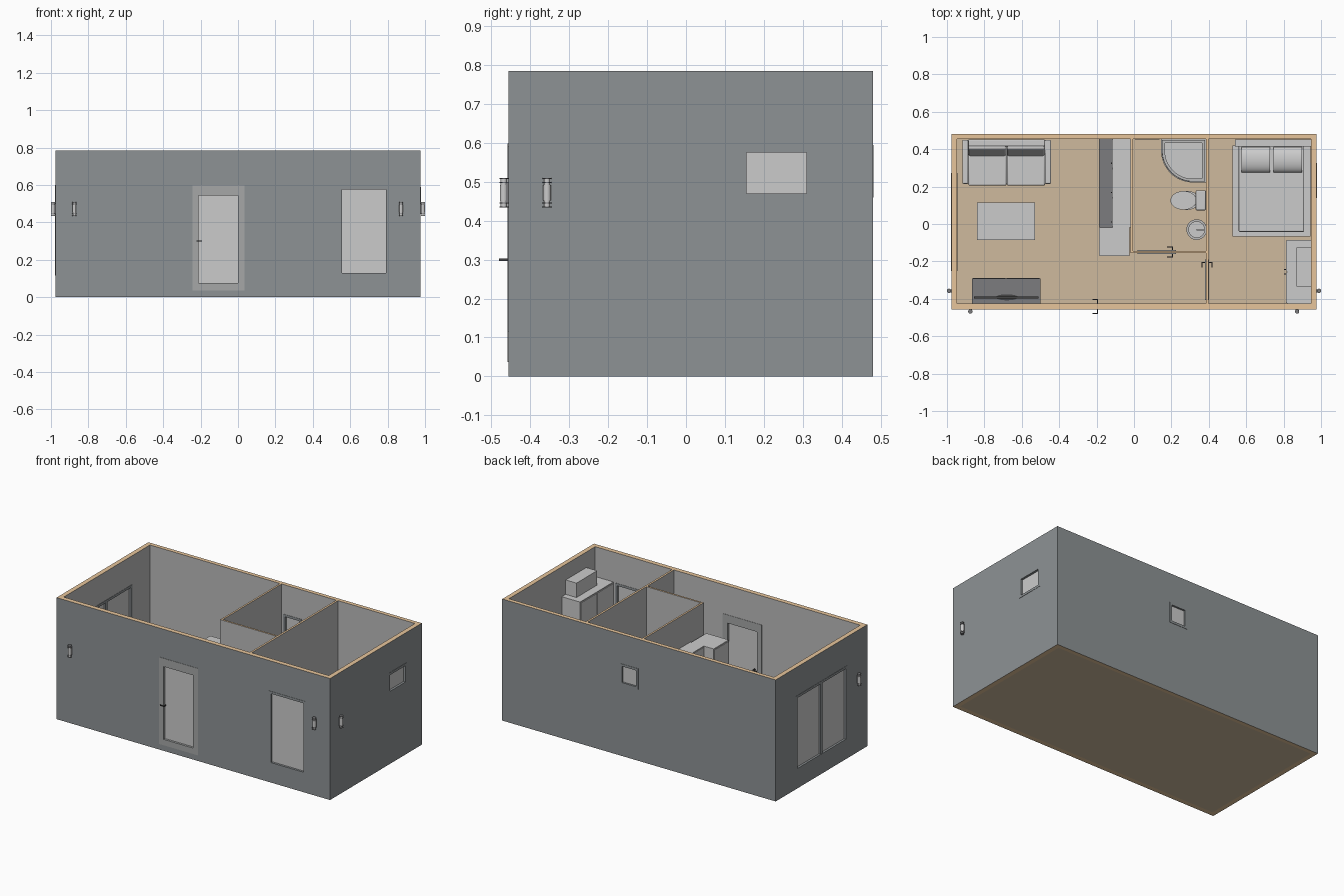
import bpy, bmesh, math
from mathutils import Vector

if "Cube" in bpy.data.objects:
    bpy.data.objects.remove(bpy.data.objects["Cube"])


def mat(name, c):
    m = bpy.data.materials.new(name)
    m.diffuse_color = (*c, 1)
    m.use_nodes = True
    m.node_tree.nodes["Principled BSDF"].inputs["Base Color"].default_value = m.diffuse_color
    return m


OUT = mat("outer_grey", (0.27, 0.29, 0.30))
TAN = mat("wall_edge_tan", (0.80, 0.56, 0.33))
FLOOR = mat("floor_tan", (0.62, 0.49, 0.34))
GREY = mat("plain_grey", (0.5, 0.5, 0.5))
TRIM = mat("door_trim", (0.38, 0.39, 0.39))
DARK = mat("dark_grey", (0.2, 0.2, 0.21))
BLACK = mat("black", (0.06, 0.06, 0.06))


def finish(bm, name, mats=(), bevel=0, smooth=False):
    bmesh.ops.recalc_face_normals(bm, faces=bm.faces)
    me = bpy.data.meshes.new(name)
    bm.to_mesh(me)
    bm.free()
    ob = bpy.data.objects.new(name, me)
    bpy.context.collection.objects.link(ob)
    for m in mats:
        me.materials.append(m)
    if bevel:
        mod = ob.modifiers.new("bevel", 'BEVEL')
        mod.width, mod.segments = bevel, 3
    if smooth or bevel:
        bpy.ops.object.select_all(action='DESELECT')
        ob.select_set(True)
        bpy.context.view_layer.objects.active = ob
        bpy.ops.object.shade_smooth_by_angle()
    return ob


def prism(name, pts, axis, a, b, m=None, bevel=0, smooth=False):
    """Extrude a closed profile along an axis; profile order follows x, y, z."""
    bm = bmesh.new()

    def place(p, t):
        v = list(p)
        v.insert("xyz".index(axis), t)
        return v
    lo = [bm.verts.new(place(p, a)) for p in pts]
    hi = [bm.verts.new(place(p, b)) for p in pts]
    n = len(pts)
    bm.faces.new(lo)
    bm.faces.new(hi)
    for i in range(n):
        j = (i + 1) % n
        bm.faces.new((lo[i], lo[j], hi[j], hi[i]))
    return finish(bm, name, [m] if m else [], bevel, smooth)


def box(name, x0, x1, y0, y1, z0, z1, m=None, bevel=0):
    return prism(name, [(x0, y0), (x1, y0), (x1, y1), (x0, y1)], 'z', z0, z1, m, bevel)


def wbox(name, axis, t0, t1, u0, u1, z0, z1, m=None):
    """Box in a wall: t runs through the wall, u along it."""
    if axis == 'y':
        return box(name, u0, u1, t0, t1, z0, z1, m)
    return box(name, t0, t1, u0, u1, z0, z1, m)


def cyl(name, x, y, z0, z1, r, ry=None, r2=None, m=None, seg=32):
    bm = bmesh.new()
    bmesh.ops.create_cone(bm, cap_ends=True, segments=seg, radius1=r, radius2=r2 or r, depth=z1 - z0)
    bmesh.ops.scale(bm, vec=(1, (ry or r) / r, 1), verts=bm.verts)
    bmesh.ops.translate(bm, vec=(x, y, (z0 + z1) / 2), verts=bm.verts)
    return finish(bm, name, [m] if m else [], smooth=True)


def ring(name, outer, inner, axis, a, b, mats, colours=(0, 0, 0)):
    """Closed tube between two loops; colours are for outer, inner and end faces."""
    bm = bmesh.new()

    def loop(pts, t):
        out = []
        for p in pts:
            v = list(p)
            v.insert("xyz".index(axis), t)
            out.append(bm.verts.new(v))
        return out
    o0, o1, i0, i1 = loop(outer, a), loop(outer, b), loop(inner, a), loop(inner, b)
    n = len(outer)
    for i in range(n):
        j = (i + 1) % n
        for p, q, k in ((o0, o1, 0), (i0, i1, 1), (o0, i0, 2), (o1, i1, 2)):
            f = bm.faces.new((p[i], p[j], q[j], q[i]))
            f.material_index = colours[k]
    return finish(bm, name, mats)


def rect(a0, a1, b0, b1):
    return [(a0, b0), (a1, b0), (a1, b1), (a0, b1)]


X, Y0, Y1, H = 0.977, -0.456, 0.48, 0.785
IX, IY0, IY1 = 0.947, -0.426, 0.454

# Outer shell and floor
shell = ring("outer_walls", rect(-X, X, Y0, Y1), rect(-IX, IX, IY0, IY1), 'z', 0, H, [OUT, GREY, TAN], (0, 1, 2))
box("floor", -IX, IX, IY0, IY1, 0, 0.02, FLOOR)


def opening(name, axis, t0, t1, outer, inner, m, mullion=False):
    """Cut the shell, then fit a frame and a pane."""
    u0, u1, z0, z1 = outer
    cut = wbox(name + "_cutter", axis, t0 - 0.03, t1 + 0.03, u0, u1, z0, z1)
    cut.hide_render = True
    cut.hide_viewport = True
    mod = shell.modifiers.new(name, 'BOOLEAN')
    mod.operation, mod.object, mod.solver = 'DIFFERENCE', cut, 'EXACT'
    ring(name + "_frame", rect(*outer), rect(*inner), axis, t0 - 0.002, t1 + 0.002, [m])
    mid = (t0 + t1) / 2
    wbox(name + "_pane", axis, mid - 0.003, mid + 0.003, *inner)
    if mullion:
        c = (u0 + u1) / 2
        wbox(name + "_mullion", axis, t0, t1, c - 0.01, c + 0.01, inner[2], inner[3], m)


opening("front_door", 'y', Y0, IY0, (-0.243, 0.035, 0.037, 0.598), (-0.21, 0.0, 0.075, 0.545), TRIM)
for nm, ax, t0, t1, u0, u1, z0, z1, mul in (
        ("front_window", 'y', Y0, IY0, 0.54, 0.805, 0.115, 0.59, False),
        ("right_window", 'x', IX, X, 0.14, 0.325, 0.455, 0.59, False),
        ("back_window", 'y', IY1, Y1, 0.005, 0.135, 0.46, 0.595, False),
        ("left_window", 'x', -X, -IX, -0.25, 0.274, 0.115, 0.6, True)):
    opening(nm, ax, t0, t1, (u0, u1, z0, z1), (u0 + 0.015, u1 - 0.015, z0 + 0.015, z1 - 0.015), OUT, mul)

# Partitions with tan tops
for nm, x0, x1, y0, y1 in (("bathroom_side_wall", -0.018, -0.006, -0.156, IY1),
                           ("bathroom_front_wall", -0.006, 0.384, -0.156, -0.144),
                           ("bedroom_wall", 0.384, 0.397, IY0, IY1)):
    w = box(nm, x0, x1, y0, y1, 0.02, H, GREY)
    w.data.materials.append(TAN)
    for f in w.data.polygons:
        if f.normal.z > 0.9:
            f.material_index = 1


def lever(name, axis, t, s, u, du, z=0.3):
    """Door lever: stem out of the face, then a bar along it."""
    a, b = sorted((t, t + s * 0.022))
    wbox(name + "_stem", axis, a, b, u - 0.003, u + 0.003, z - 0.003, z + 0.003, BLACK)
    a, b = sorted((t + s * 0.017, t + s * 0.022))
    wbox(name + "_bar", axis, a, b, min(u, u + du), max(u, u + du), z - 0.003, z + 0.003, BLACK)


lever("front_door_outer", 'y', Y0 - 0.002, -1, -0.195, -0.028)
lever("front_door_inner", 'y', IY0 + 0.002, 1, -0.195, -0.028)

# Interior doors
for nm, ax, c, u0, u1, uh, du in (("bathroom_door", 'y', -0.15, 0.02, 0.225, 0.205, -0.028),
                                  ("bedroom_door", 'x', 0.3905, -0.405, -0.19, -0.205, -0.028)):
    wbox(nm, ax, c - 0.008, c + 0.008, u0 + 0.012, u1 - 0.012, 0.02, 0.54, GREY)
    ring(nm + "_frame", rect(u0, u1, 0.02, 0.555), rect(u0 + 0.012, u1 - 0.012, 0.021, 0.54), ax,
         c - 0.01, c + 0.01, [TRIM])
    for s in (-1, 1):
        lever(nm + ("_near" if s < 0 else "_far"), ax, c + s * 0.008, s, uh, du)

# Wall lamps
for k, (x, y, nx, ny) in enumerate(((-0.875, Y0, 0, -1), (0.872, Y0, 0, -1), (-X, -0.357, -1, 0), (X, -0.357, 1, 0))):
    cx, cy = x + nx * 0.012, y + ny * 0.012
    cyl(f"lamp_glass_{k}", cx, cy, 0.437, 0.507, 0.008, seg=16)
    cyl(f"lamp_body_{k}", cx, cy, 0.452, 0.492, 0.010, seg=16)
    for z in (0.434, 0.444, 0.497, 0.507):
        cyl(f"lamp_disc_{k}", cx, cy, z, z + 0.003, 0.0115, seg=16, m=DARK)
    bx, by = x + nx * 0.004, y + ny * 0.004
    hx, hy = (0.004, 0.008) if nx else (0.008, 0.004)
    box(f"lamp_bracket_{k}", bx - hx, bx + hx, by - hy, by + hy, 0.445, 0.5, DARK)

# Sofa
box("sofa_base", -0.887, -0.474, 0.215, 0.45, 0.035, 0.09)
for k, (a, b) in enumerate(((-0.918, -0.886), (-0.476, -0.444))):
    box(f"sofa_arm_{k}", a, b, 0.215, 0.45, 0.02, 0.18, bevel=0.006)
for k, (a, b) in enumerate(((-0.886, -0.682), (-0.680, -0.476))):
    box(f"sofa_seat_{k}", a, b, 0.205, 0.385, 0.09, 0.135, bevel=0.008)
    prism(f"sofa_back_cushion_{k}", [(0.362, 0.13), (0.41, 0.13), (0.43, 0.235), (0.40, 0.24)], 'x', a, b, bevel=0.01)
box("sofa_back", -0.886, -0.476, 0.415, 0.452, 0.09, 0.24, bevel=0.006)

# Coffee table
box("table_top", -0.84, -0.53, -0.085, 0.115, 0.12, 0.135)
for x in (-0.83, -0.56):
    for y in (-0.075, 0.085):
        box("table_leg", x, x + 0.02, y, y + 0.02, 0.02, 0.12)

# TV stand and screen
box("tv_stand", -0.867, -0.5, IY0, -0.292, 0.02, 0.15, DARK)
for k in (0, 1):
    box(f"tv_stand_door_{k}", -0.862 + k * 0.181, -0.686 + k * 0.181, -0.293, -0.289, 0.03, 0.14, DARK)
cyl("tv_foot", -0.68, -0.392, 0.15, 0.156, 0.06, 0.016, m=BLACK)
box("tv_neck", -0.7, -0.66, -0.398, -0.39, 0.156, 0.19, BLACK)
box("tv_screen", -0.855, -0.51, -0.397, -0.387, 0.18, 0.37, BLACK)

# Kitchen: tall fridge, counter and hanging cabinets
box("fridge", -0.185, -0.025, -0.172, -0.018, 0.02, 0.583)
box("kitchen_base", -0.18, -0.025, -0.018, IY1, 0.02, 0.27)
box("kitchen_worktop", -0.187, -0.019, -0.018, IY1, 0.27, 0.285, DARK)
box("hanging_cabinets", -0.115, -0.018, -0.018, IY1, 0.42, 0.583)
for k in range(3):
    y = -0.012 + k * 0.157
    box(f"hanging_door_{k}", -0.118, -0.115, y, y + 0.147, 0.425, 0.578)
    box(f"hanging_handle_{k}", -0.123, -0.118, y + 0.02, y + 0.026, 0.435, 0.48, BLACK)
    box(f"base_door_{k}", -0.184, -0.18, y, y + 0.147, 0.04, 0.26)
for z0, z1 in ((0.03, 0.3), (0.31, 0.575)):
    box("fridge_door", -0.188, -0.185, -0.168, -0.022, z0, z1)

# Corner shower: tray, raised rim and curved screen


def corner(d):
    x, y, r = 0.145 + d, 0.222 + d, 0.17 - d
    arc = [(x + r - r * math.sin(t), y + r - r * math.cos(t))
           for t in [math.pi / 2 * i / 16 for i in range(17)]]
    return [(0.384 - d, y)] + arc + [(x, IY1 - d), (0.384 - d, IY1 - d)]


ring("shower_rim", corner(0), corner(0.02), 'z', 0.02, 0.065, [GREY])
prism("shower_floor", corner(0.02), 'z', 0.02, 0.045)
ring("shower_screen", corner(0.004), corner(0.008), 'z', 0.065, 0.5, [GREY])

# Toilet
box("toilet_tank", 0.33, 0.384, 0.073, 0.18, 0.12, 0.25, bevel=0.006)
cyl("toilet_pedestal", 0.285, 0.126, 0.02, 0.12, 0.045, 0.035, r2=0.065)
cyl("toilet_seat", 0.265, 0.126, 0.12, 0.138, 0.07, 0.05)

# Wash basin
circ = lambda r: [(0.335 + min(0.049, r * math.cos(t)), -0.03 + r * math.sin(t))
                  for t in [2 * math.pi * i / 32 for i in range(32)]]
ring("basin_rim", circ(0.055), circ(0.042), 'z', 0.24, 0.285, [GREY])
cyl("basin_bowl", 0.335, -0.03, 0.23, 0.25, 0.035, r2=0.045)
cyl("basin_pedestal", 0.345, -0.03, 0.02, 0.235, 0.018)
box("tap_post", 0.368, 0.376, -0.034, -0.026, 0.28, 0.31)
box("tap_spout", 0.335, 0.376, -0.034, -0.026, 0.305, 0.312)

# Bed
box("bed_frame", 0.527, 0.943, -0.068, 0.42, 0.035, 0.10)
box("mattress", 0.56, 0.91, -0.042, 0.42, 0.10, 0.15, bevel=0.006)
box("headboard", 0.54, 0.945, 0.415, 0.453, 0.02, 0.27)
for k, x in enumerate((0.575, 0.745)):
    pts = [(0.343 + 0.068 * math.cos(t), 0.15 + 0.035 * math.sin(t))
           for t in [math.pi * i / 16 for i in range(17)]]
    prism(f"pillow_{k}", pts, 'x', x, x + 0.152, smooth=True)

# Wardrobe with a storage box on top
box("wardrobe", 0.817, IX, IY0, -0.085, 0.02, 0.592)
box("storage_box", 0.87, IX, -0.335, -0.125, 0.592, 0.685)
for k, y in enumerate((-0.422, -0.253)):
    box(f"wardrobe_door_{k}", 0.813, 0.817, y, y + 0.164, 0.035, 0.585)
    yh = y + (0.152 if k == 0 else 0.006)
    box(f"wardrobe_handle_{k}", 0.803, 0.813, yh, yh + 0.006, 0.27, 0.34, BLACK)
